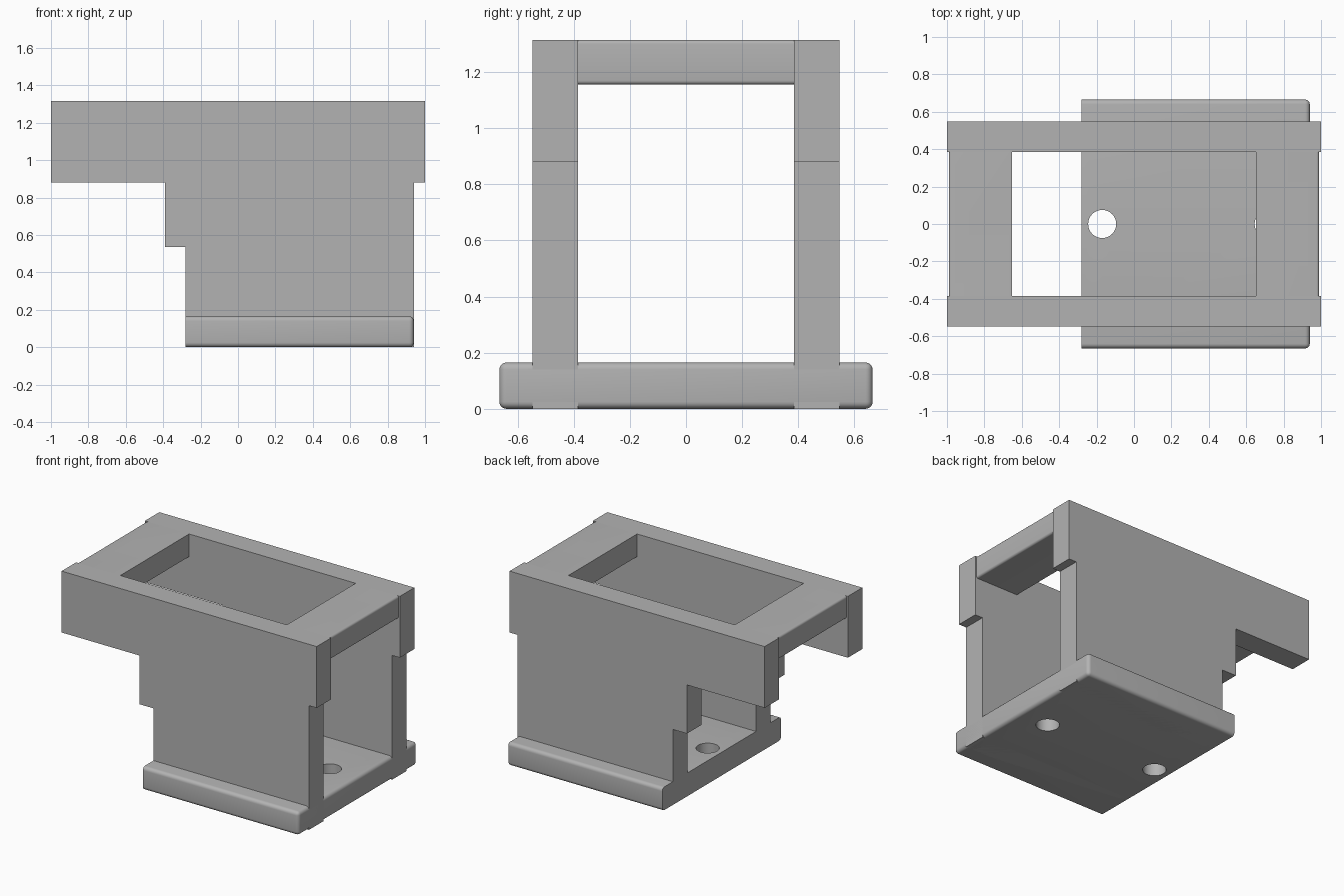
import bpy, bmesh
from mathutils import Matrix, Vector

old = bpy.data.objects.get("Cube")
if old:
    bpy.data.objects.remove(old, do_unlink=True)

# Single grey finish
grey = bpy.data.materials.new("plain grey")
grey.use_nodes = True
colour = (0.45, 0.45, 0.45, 1)
grey.diffuse_color = colour
grey.node_tree.nodes["Principled BSDF"].inputs["Base Color"].default_value = colour

TOP = 1.315          # overall height
WALL_IN, WALL_OUT = 0.385, 0.547
BASE_X = (-0.28, 0.94)


def finish(name, bm):
    bmesh.ops.recalc_face_normals(bm, faces=bm.faces)
    mesh = bpy.data.meshes.new(name)
    bm.to_mesh(mesh)
    bm.free()
    mesh.materials.append(grey)
    obj = bpy.data.objects.new(name, mesh)
    bpy.context.collection.objects.link(obj)
    return obj


def rounded_box(name, lo, hi, radius, keep_round):
    """Box whose edges are rounded where keep_round(midpoint, direction) holds."""
    bm = bmesh.new()
    lo, hi = Vector(lo), Vector(hi)
    bmesh.ops.create_cube(bm, size=1, matrix=Matrix.Translation((lo + hi) / 2)
                          @ Matrix.Diagonal((*(hi - lo), 1)))
    edges = [e for e in bm.edges
             if keep_round((e.verts[0].co + e.verts[1].co) / 2,
                           (e.verts[0].co - e.verts[1].co).normalized())]
    bmesh.ops.bevel(bm, geom=edges, offset=radius, segments=5, profile=0.5,
                    affect='EDGES')
    return finish(name, bm)


def activate(obj):
    bpy.ops.object.select_all(action='DESELECT')
    obj.select_set(True)
    bpy.context.view_layer.objects.active = obj


def cut(obj, cutter):
    activate(obj)
    mod = obj.modifiers.new("cut", 'BOOLEAN')
    mod.operation, mod.solver, mod.object = 'DIFFERENCE', 'EXACT', cutter
    bpy.ops.object.modifier_apply(modifier=mod.name)
    bpy.data.objects.remove(cutter, do_unlink=True)


def smooth(obj):
    activate(obj)
    bpy.ops.object.shade_smooth_by_angle(angle=0.6)


# Base plate: rounded everywhere except around its flat -x end
base = rounded_box("base_plate", (BASE_X[0], -0.665, 0), (BASE_X[1], 0.665, 0.165),
                   0.025, lambda mid, d: mid.x > BASE_X[0] + 0.1)
for x in (-0.17, 0.72):
    bm = bmesh.new()
    bmesh.ops.create_cone(bm, cap_ends=True, segments=48, radius1=0.075,
                          radius2=0.075, depth=1, matrix=Matrix.Translation((x, 0, 0)))
    cut(base, finish("screw_hole_cutter", bm))
smooth(base)

# Side walls: stepped profile, mirrored front to back
profile = [(-1, TOP), (-1, 0.88), (-0.39, 0.88), (-0.39, 0.535), (BASE_X[0], 0.535),
           (BASE_X[0], 0), (BASE_X[1], 0), (BASE_X[1], 0.88), (1, 0.88), (1, TOP)]
for name, side in (("front_wall", -1), ("back_wall", 1)):
    bm = bmesh.new()
    face = bm.faces.new([bm.verts.new((x, side * WALL_IN, z)) for x, z in profile])
    out = bmesh.ops.extrude_face_region(bm, geom=[face])
    bmesh.ops.translate(bm, vec=(0, side * (WALL_OUT - WALL_IN), 0),
                        verts=[v for v in out["geom"] if isinstance(v, bmesh.types.BMVert)])
    finish(name, bm)

# Top bridges: rounded along the outer end, each with a round-bottomed slot
for name, side in (("left_bridge", 1), ("right_bridge", -1)):
    xs = sorted((side * 0.653, side * 0.99))
    bridge = rounded_box(name, (xs[0], -WALL_IN, 1.155), (xs[1], WALL_IN, TOP), 0.015,
                         lambda mid, d: abs(d.y) > 0.9 and abs(mid.x) > 0.9)
    bm = bmesh.new()
    for x in (0.5, 0.88):
        for z in (TOP - 0.075, TOP + 0.2):
            bmesh.ops.create_uvsphere(bm, u_segments=24, v_segments=16, radius=0.045,
                                      matrix=Matrix.Translation((side * x, 0, z)))
    hull = bmesh.ops.convex_hull(bm, input=bm.verts)
    inner = [g for g in hull["geom_interior"] if isinstance(g, bmesh.types.BMVert)]
    bmesh.ops.delete(bm, geom=inner, context='VERTS')
    stray = [f for f in bm.faces if any(not e.is_manifold for e in f.edges)]
    bmesh.ops.delete(bm, geom=stray, context='FACES')
    cut(bridge, finish("slot_cutter", bm))
    smooth(bridge)
